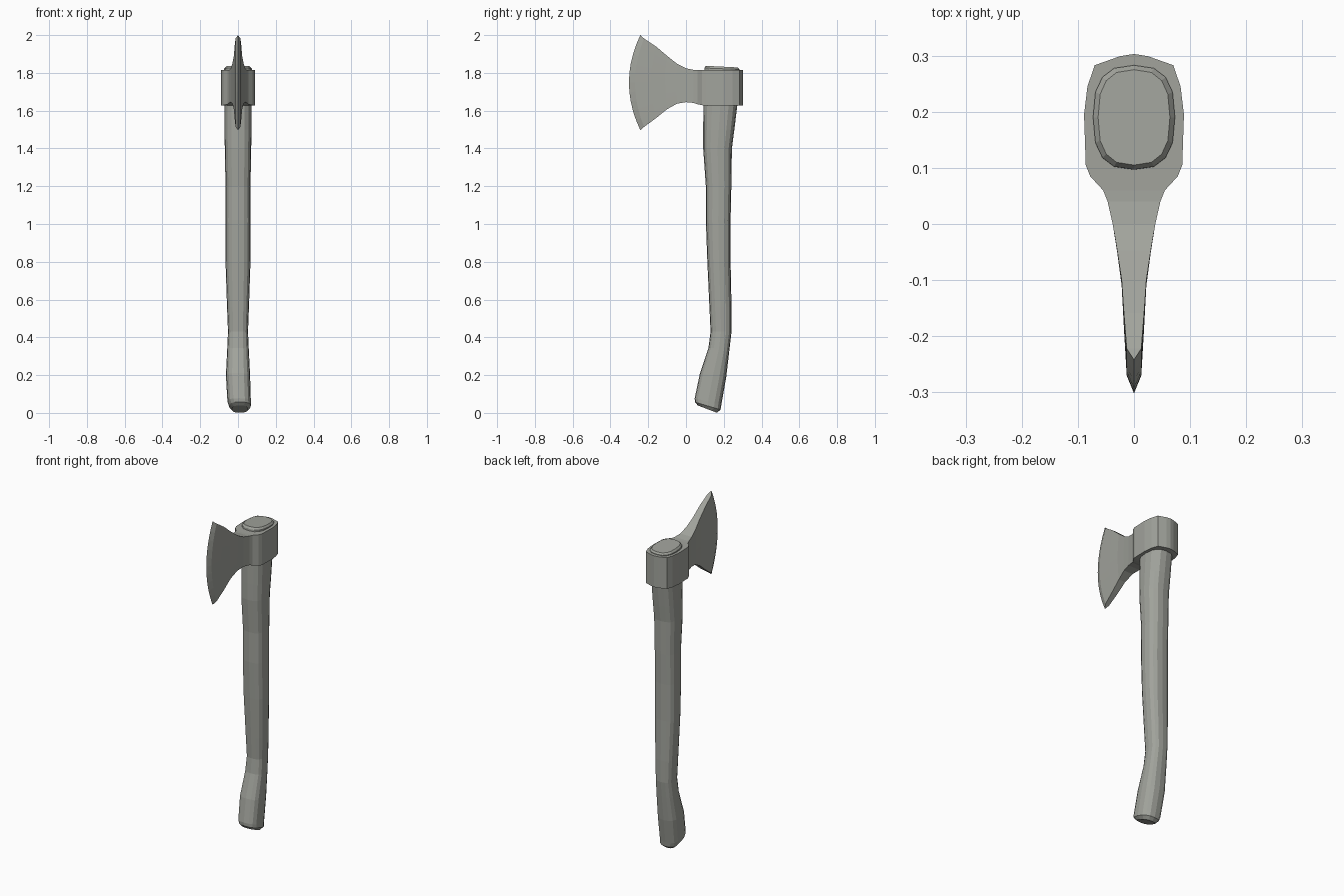
import bpy, bmesh, math

# Dark weathered grey for the whole tool
grey = bpy.data.materials.new("dark_grey")
grey.diffuse_color = (0.36, 0.37, 0.335, 1)


def finish(name, bm):
    """Flat-shaded object from a bmesh."""
    bmesh.ops.remove_doubles(bm, verts=bm.verts, dist=1e-5)
    bmesh.ops.recalc_face_normals(bm, faces=bm.faces)
    mesh = bpy.data.meshes.new(name)
    bm.to_mesh(mesh)
    bm.free()
    mesh.materials.append(grey)
    ob = bpy.data.objects.new(name, mesh)
    bpy.context.collection.objects.link(ob)
    return ob


def loft(name, rings):
    """Skin closed rings of equal length and cap both ends."""
    bm = bmesh.new()
    vs = [[bm.verts.new(p) for p in ring] for ring in rings]
    n = len(vs[0])
    for a, b in zip(vs, vs[1:]):
        for i in range(n):
            j = (i + 1) % n
            bm.faces.new((a[i], a[j], b[j], b[i]))
    bm.faces.new(vs[0])
    bm.faces.new(vs[-1])
    return finish(name, bm)


def handle_ring(z, y0, y1, hx, cx=0.0, tilt=0.0, sides=16, power=0.75):
    """Rounded-box section; tilt slopes the ring along y."""
    yc, hy = (y0 + y1) / 2, (y1 - y0) / 2
    pts = []
    for i in range(sides):
        a = 2 * math.pi * i / sides
        c, s = math.cos(a), math.sin(a)
        x = hx * math.copysign(abs(c) ** power, c)
        y = hy * math.copysign(abs(s) ** power, s)
        pts.append((cx + x, yc + y, z + tilt * y))
    return pts


# Handle: z, front y, back y, half width, x offset, slope
sections = [
    (0.020, 0.063, 0.163, 0.042, 0.010, -0.38),
    (0.037, 0.047, 0.183, 0.058, 0.010, -0.30),
    (0.060, 0.046, 0.187, 0.062, 0.006, -0.25),
    (0.200, 0.074, 0.213, 0.064, 0.000, -0.15),
    (0.340, 0.119, 0.230, 0.057, 0.000, -0.08),
    (0.430, 0.130, 0.241, 0.053, 0.000, 0.0),
    (0.560, 0.124, 0.241, 0.058, 0.000, 0.0),
    (0.800, 0.113, 0.236, 0.066, 0.000, 0.0),
    (1.020, 0.105, 0.236, 0.067, 0.000, 0.0),
    (1.200, 0.105, 0.240, 0.066, 0.000, 0.0),
    (1.400, 0.091, 0.243, 0.070, 0.000, 0.0),
    (1.500, 0.091, 0.256, 0.071, 0.000, 0.0),
    (1.630, 0.092, 0.272, 0.071, 0.000, 0.0),
    (1.822, 0.097, 0.283, 0.073, 0.000, -0.04),
    (1.833, 0.105, 0.275, 0.064, 0.000, -0.05),
]
loft("handle", [handle_ring(*s) for s in sections])

# Axe head: y, half width, top z, bottom z, bow of the column toward the edge
columns = [
    (0.303, 0.000, 1.815, 1.627, 0.0),
    (0.299, 0.025, 1.815, 1.627, 0.0),
    (0.283, 0.070, 1.815, 1.627, 0.0),
    (0.245, 0.083, 1.815, 1.627, 0.0),
    (0.195, 0.089, 1.815, 1.627, 0.0),
    (0.105, 0.086, 1.815, 1.627, 0.0),
    (0.085, 0.078, 1.815, 1.629, 0.0),
    (0.060, 0.055, 1.815, 1.634, 0.0),
    (0.040, 0.047, 1.816, 1.641, 0.0),
    (0.000, 0.038, 1.824, 1.645, 0.0),
    (-0.050, 0.030, 1.848, 1.637, 0.003),
    (-0.110, 0.022, 1.890, 1.608, 0.010),
    (-0.185, 0.018, 1.940, 1.560, 0.026),
    (-0.270, 0.013, 1.982, 1.514, 0.048),
    (-0.302, 0.000, 2.000, 1.497, 0.060),
]
ROWS = 10
bm = bmesh.new()
for side in (1, -1):
    grid = []
    for y, w, top, bottom, bow in columns:
        col = []
        for r in range(ROWS + 1):
            t = r / ROWS
            col.append(bm.verts.new((side * w, y + bow * (2 * t - 1) ** 2,
                                     bottom + (top - bottom) * t)))
        grid.append(col)
    for a, b in zip(grid, grid[1:]):
        for r in range(ROWS):
            bm.faces.new((a[r], a[r + 1], b[r + 1], b[r]))
    # top and bottom faces run to the centre line
    for r in (0, ROWS):
        mid = [bm.verts.new((0, c[r].co.y, c[r].co.z)) for c in grid]
        for i in range(len(grid) - 1):
            bm.faces.new((grid[i][r], grid[i + 1][r], mid[i + 1], mid[i]))
bmesh.ops.remove_doubles(bm, verts=bm.verts, dist=1e-5)
bmesh.ops.dissolve_degenerate(bm, edges=bm.edges, dist=1e-5)
finish("axe_head", bm)
